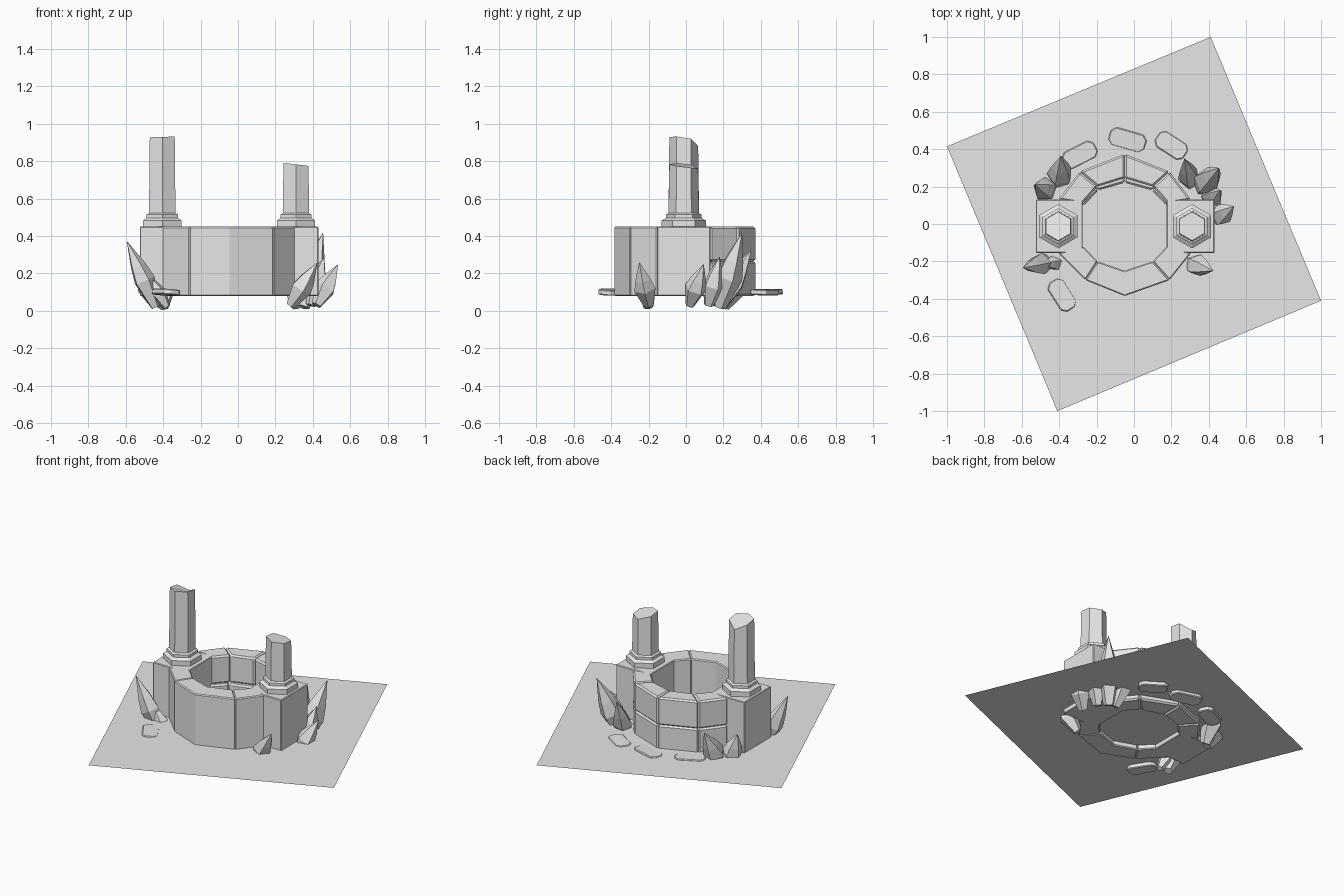
import bpy, bmesh, math, random
from mathutils import Vector

cube = bpy.data.objects.get("Cube")
if cube:
    bpy.data.objects.remove(cube)
random.seed(4)

stone = bpy.data.materials.new("stone_grey")
stone.use_nodes = True
stone.diffuse_color = (0.8, 0.8, 0.8, 1)
stone.node_tree.nodes["Principled BSDF"].inputs["Base Color"].default_value = (0.8, 0.8, 0.8, 1)


def loft(name, rings, bevel=0, caps=True):
    """Skin a list of equal-sized point loops."""
    bm = bmesh.new()
    loops = [[bm.verts.new(p) for p in ring] for ring in rings]
    n = len(rings[0])
    for low, high in zip(loops, loops[1:]):
        for i in range(n):
            j = (i + 1) % n
            bm.faces.new((low[i], low[j], high[j], high[i]))
    if caps:
        bm.faces.new(loops[0][::-1])
    bm.faces.new(loops[-1])
    bmesh.ops.remove_doubles(bm, verts=bm.verts, dist=1e-5)
    bmesh.ops.recalc_face_normals(bm, faces=bm.faces)
    mesh = bpy.data.meshes.new(name)
    bm.to_mesh(mesh)
    bm.free()
    mesh.materials.append(stone)
    obj = bpy.data.objects.new(name, mesh)
    bpy.context.collection.objects.link(obj)
    if bevel:
        mod = obj.modifiers.new("worn_edges", 'BEVEL')
        mod.width = bevel
        mod.segments = 1
    return obj


def block(name, outline, z0, z1, bevel=0.0):
    return loft(name, [[(x, y, z) for x, y in outline] for z in (z0, z1)], bevel)


def hexagon(cx, cy, z, r):
    return [(cx + r * math.cos(a), cy + r * math.sin(a), z)
            for a in (math.radians(30 + 60 * i) for i in range(6))]


# Ground sheet
ground_mesh = bpy.data.meshes.new("ground")
ground_mesh.from_pydata([(0.41, 1, 0.11), (-1, 0.415, 0.11), (-0.41, -1, 0.11), (1, -0.41, 0.11)],
                        [], [(0, 1, 2, 3)])
ground_mesh.materials.append(stone)
ground = bpy.data.objects.new("ground", ground_mesh)
bpy.context.collection.objects.link(ground)

BOTTOM, SEAM, TOP = 0.08, 0.265, 0.45

# Square piers under the columns
for name, x0, x1 in (("pier_right", -0.525, -0.275), ("pier_left", 0.175, 0.43)):
    block(name, [(x0, -0.155), (x1, -0.155), (x1, 0.13), (x0, 0.13)], BOTTOM, TOP, 0.004)

# Front wall: one tall course, two corner blocks and a bent middle block
front_out = [(-0.405, -0.155), (-0.26, -0.3), (-0.05, -0.385), (0.19, -0.3), (0.305, -0.155)]
front_in = [(-0.27, -0.12), (-0.195, -0.2), (-0.05, -0.25), (0.1, -0.2), (0.175, -0.12)]
for name, a, b in (("front_corner_right", 0, 1), ("front_middle", 1, 3), ("front_corner_left", 3, 4)):
    block(name, front_out[a:b + 1] + front_in[a:b + 1][::-1], BOTTOM, TOP, 0.006)

# Back wall: two courses of worn blocks, the lower one stepping inward
back_out = [(-0.405, 0.13), (-0.29, 0.28), (-0.05, 0.375), (0.19, 0.28), (0.305, 0.13)]
back_in = [(-0.275, 0.11), (-0.195, 0.2), (-0.05, 0.245), (0.1, 0.2), (0.18, 0.11)]
lower_in = [(-0.05 + (x + 0.05) * 0.97, y * 0.9) for x, y in back_in]
for course, inner, z0, z1 in (("lower", lower_in, BOTTOM, SEAM), ("upper", back_in, SEAM, TOP)):
    for i in range(4):
        block(f"back_{course}_block_{i}",
              [back_out[i], back_out[i + 1], inner[i + 1], inner[i]], z0, z1, 0.01)


# Broken hexagonal columns on moulded bases
def column(side, cx, height, tilt_x, tilt_y, drop):
    cy = -0.012
    loft(f"column_base_{side}", [hexagon(cx, cy, z, r) for z, r in
         ((0.44, 0.118), (0.483, 0.118), (0.497, 0.096), (0.515, 0.096), (0.522, 0.082))])
    crown = [(x, y, height + (x - cx) * tilt_x - max(0, y - cy) * tilt_y - max(0, y - cy - 0.06) * drop)
             for x, y, z in hexagon(cx, cy, 0, 0.077)]
    loft(f"column_shaft_{side}", [hexagon(cx, cy, 0.5, 0.082), crown])


column("right", -0.405, 0.93, 0.03, 0.3, 1.5)
column("left", 0.31, 0.783, -0.12, 0.25, 0.2)


# Leaning faceted crystals
def crystal(name, base, tip, r, sides=5):
    base, tip = Vector(base), Vector(tip)
    turn = (tip - base).to_track_quat('Z', 'Y')
    phase = random.uniform(0, math.tau)
    rings = []
    for t, k in ((0, 0.45), (0.4, 1), (0.62, 0.72), (1, 0)):
        rings.append([base.lerp(tip, t) + turn @ Vector(
            (r * k * math.cos(phase + math.tau * i / sides),
             r * k * math.sin(phase + math.tau * i / sides), 0)) for i in range(sides)])
    bm_rings = rings[:-1] + [[p.lerp(tip, 0.97) for p in rings[-2]]]
    return loft(name, bm_rings)


crystals = {
    "front_right_tall": ((-0.44, -0.2, 0.02), (-0.595, -0.235, 0.375), 0.06),
    "front_right_short": ((-0.38, -0.21, 0.02), (-0.49, -0.21, 0.2), 0.045),
    "front_left": ((0.28, -0.2, 0.03), (0.425, -0.25, 0.26), 0.06),
    "side_left": ((0.42, 0.02, 0.03), (0.535, 0.095, 0.25), 0.06),
    "back_left_tall": ((0.35, 0.18, 0.02), (0.455, 0.3, 0.42), 0.075),
    "back_left_mid": ((0.31, 0.19, 0.02), (0.27, 0.35, 0.33), 0.06),
    "back_left_low": ((0.39, 0.12, 0.03), (0.46, 0.18, 0.29), 0.06),
    "back_right_tall": ((-0.4, 0.2, 0.02), (-0.39, 0.365, 0.3), 0.07),
    "back_right_low": ((-0.44, 0.17, 0.03), (-0.53, 0.21, 0.27), 0.065),
}
for name, shape in crystals.items():
    crystal("crystal_" + name, *shape)


# Fallen slabs with clipped corners
def slab(name, x, y, turn, length, tilt):
    hx, hy, c = length / 2, 0.05, 0.025
    pts = [(hx - c, -hy), (hx, c - hy), (hx, hy - c), (hx - c, hy),
           (c - hx, hy), (-hx, hy - c), (-hx, c - hy), (c - hx, -hy)]
    obj = block(name, pts, -0.015, 0.015, 0.005)
    obj.location = (x, y, 0.1)
    obj.rotation_euler = (math.radians(tilt), 0, math.radians(turn))


slab("slab_back_right", -0.29, 0.37, 27, 0.19, 2)
slab("slab_back_middle", -0.035, 0.45, -16, 0.2, 4)
slab("slab_back_left", 0.2, 0.42, -33, 0.18, -2)
slab("slab_front", -0.385, -0.38, -58, 0.18, -5)
